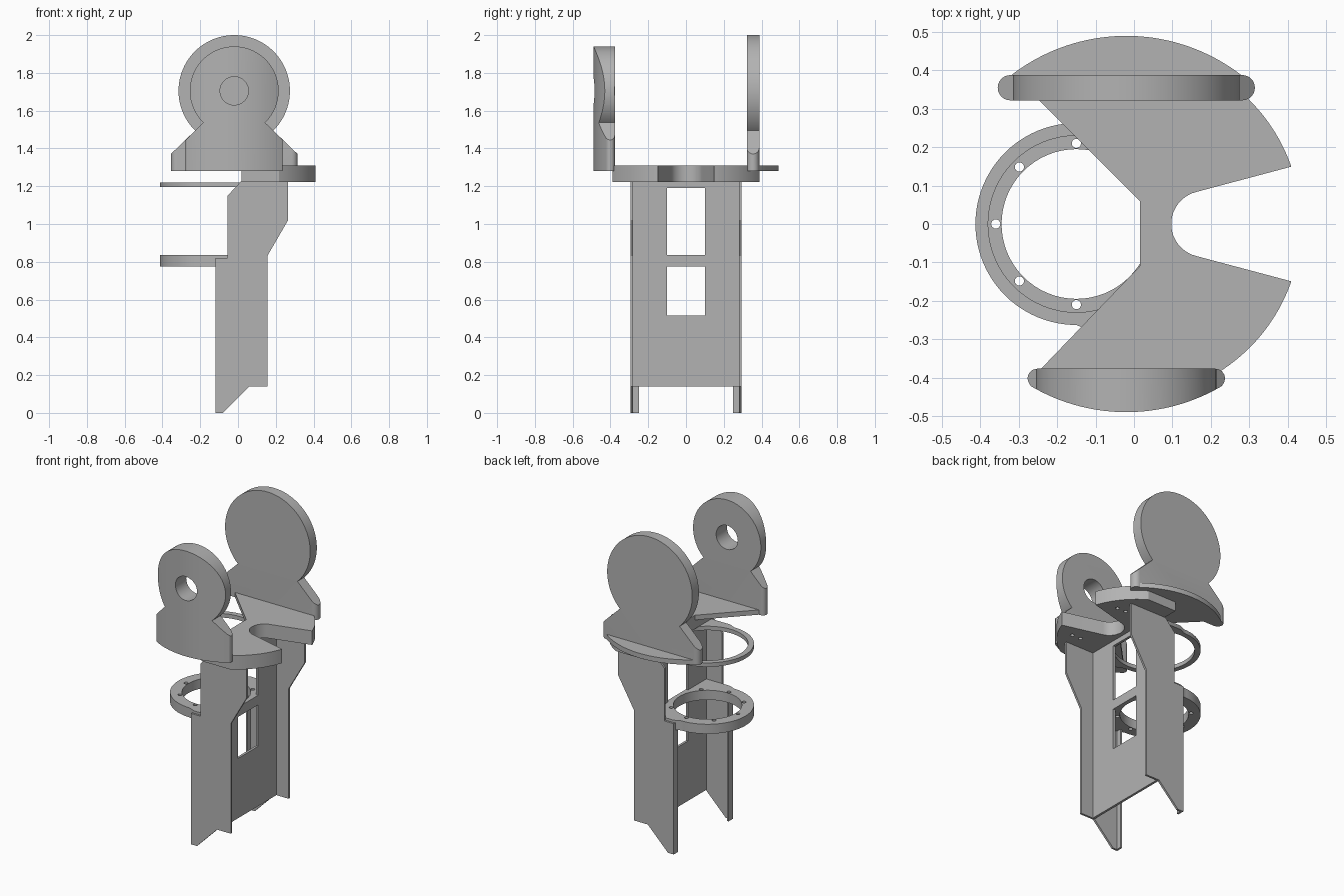
import bpy, bmesh, math
from mathutils import Vector

if "Cube" in bpy.data.objects:
    bpy.data.objects.remove(bpy.data.objects["Cube"], do_unlink=True)

grey = bpy.data.materials.new("plain grey")
grey.use_nodes = True
COLOUR = (0.45, 0.45, 0.45, 1)
grey.diffuse_color = COLOUR
grey.node_tree.nodes["Principled BSDF"].inputs["Base Color"].default_value = COLOUR

CX = -0.02       # axis of the brackets and deck
RING_X = -0.15   # axis of the two rings


def prism(name, outline, lo, hi, axis="z"):
    """Extrude a 2D outline along an axis; outlines are (x,y), (x,z) or (y,z)."""
    place = {"z": lambda a, b, h: (a, b, h),
             "y": lambda a, b, h: (a, h, b),
             "x": lambda a, b, h: (h, a, b)}[axis]
    bm = bmesh.new()
    face = bm.faces.new([bm.verts.new(place(a, b, lo)) for a, b in outline])
    top = bmesh.ops.extrude_face_region(bm, geom=[face])["geom"]
    shift = Vector(place(0, 0, hi - lo))
    bmesh.ops.translate(bm, verts=[v for v in top if isinstance(v, bmesh.types.BMVert)], vec=shift)
    bmesh.ops.recalc_face_normals(bm, faces=bm.faces)
    mesh = bpy.data.meshes.new(name)
    bm.to_mesh(mesh)
    bm.free()
    mesh.materials.append(grey)
    obj = bpy.data.objects.new(name, mesh)
    bpy.context.collection.objects.link(obj)
    return obj


def arc(cx, cy, r, start, end, n=48):
    steps = [math.radians(start + (end - start) * i / n) for i in range(n + 1)]
    return [(cx + r * math.cos(t), cy + r * math.sin(t)) for t in steps]


def circle(cx, cy, r, n=64):
    return arc(cx, cy, r, 0, 360, n)[:-1]


def rect(a0, b0, a1, b1):
    return [(a0, b0), (a1, b0), (a1, b1), (a0, b1)]


def combine(obj, other, operation="DIFFERENCE"):
    """Apply a boolean and discard the helper object."""
    mod = obj.modifiers.new("cut", "BOOLEAN")
    mod.operation, mod.object, mod.solver = operation, other, "EXACT"
    bpy.context.view_layer.objects.active = obj
    bpy.ops.object.modifier_apply(modifier=mod.name)
    bpy.data.objects.remove(other, do_unlink=True)


# Side plates with inward lips on the rear edge
plate = [(-0.12, 0), (-0.08, 0), (0.06, 0.14), (0.155, 0.14), (0.155, 0.83),
         (0.265, 1.02), (0.265, 1.225), (0.015, 1.225), (-0.055, 1.15),
         (-0.055, 0.82), (-0.12, 0.82)]
for side, s in (("front", -1), ("back", 1)):
    prism(side + "_side_plate", plate, s * 0.28, s * 0.293, "y")
    prism(side + "_plate_lip", rect(-0.12, s * 0.25, -0.108, s * 0.281), 0, 0.82)

# Cross web with two windows
web = prism("cross_web", rect(-0.282, 0.14, 0.282, 1.225), 0.055, 0.07, "x")
for z0, z1 in ((0.515, 0.775), (0.835, 1.19)):
    combine(web, prism("window", rect(-0.1, z0, 0.1, z1), 0, 0.2, "x"))


# Rings that widen into square mounts against the web
def ring(name, inner, z0, z1):
    outline = [(0.06, -0.281), (0.06, 0.281), (RING_X + 0.04, 0.281)]
    outline += arc(RING_X, 0, 0.263, 90, 270)
    outline += [(RING_X + 0.04, -0.281)]
    obj = prism(name, outline, z0, z1)
    combine(obj, prism("bore", circle(RING_X, 0, inner), z0 - 0.1, z1 + 0.1))
    return obj


ring("upper_ring", 0.23, 1.195, 1.22)
lower = ring("lower_ring", 0.195, 0.775, 0.835)
for i in range(1, 8):
    t = math.radians(45 * i)
    hole = circle(RING_X + 0.21 * math.cos(t), 0.21 * math.sin(t), 0.012, 16)
    combine(lower, prism("bolt_hole", hole, 0.7, 0.9))

# Deck: thin rear wings, thick middle, wedge slot with a round end
edge = math.degrees(math.asin(0.388 / 0.455))
thin = arc(CX, 0, 0.455, -edge, edge) + [(-0.25, 0.388), (-0.25, 0.325),
       (0.015, 0.06), (0.015, -0.11), (-0.245, -0.38), (-0.245, -0.388)]
deck = prism("deck", thin, 1.28, 1.31)
thick = arc(CX, 0, 0.455, -edge, edge) + [(0.018, 0.388), (0.018, -0.388)]
combine(deck, prism("thick_deck", thick, 1.222, 1.31), "UNION")
slot = [(0.6, -0.2)] + arc(0.183, 0, 0.086, 255, 105, 24) + [(0.6, 0.2)]
combine(deck, prism("slot", slot, 1, 1.5))
for x in (0.23, 0.29):
    for y in (-0.2, 0.2):
        combine(deck, prism("screw_hole", circle(x, y, 0.012, 16), 1.2, 1.26))

# Rear ledge behind the back bracket
half = math.degrees(math.acos(0.38 / 0.49))
prism("back_ledge", arc(CX, 0, 0.49, 90 - half, 90 + half), 1.28, 1.31)


# Upright brackets: a disc on a sloped foot, trimmed by a plan outline
def bracket(name, radius, half_width, shoulder, plan):
    mid = 1.705
    foot = [(CX - half_width, 1.28), (CX + half_width, 1.28), (CX + half_width, shoulder),
            (CX + 0.155, 1.545), (CX + 0.1, 1.6), (CX - 0.1, 1.6),
            (CX - 0.155, 1.545), (CX - half_width, shoulder)]
    obj = prism(name, foot, -0.6, 0.6, "y")
    combine(obj, prism("disc", circle(CX, mid, radius, 96), -0.6, 0.6, "y"), "UNION")
    combine(obj, prism("plan", plan, 1.2, 2.1), "INTERSECT")
    return obj


back_plan = (arc(CX + 0.302, 0.355, 0.033, -90, 90, 12)
             + arc(CX - 0.302, 0.355, 0.033, 90, 270, 12))
bracket("back_bracket", 0.295, 0.336, 1.37, back_plan)

front_plan = (arc(CX, 0, 0.49, -121, -59)
              + arc(CX + 0.232, -0.402, 0.025, -50, 90, 10)
              + arc(CX - 0.232, -0.402, 0.025, 90, 230, 10))
front = bracket("front_bracket", 0.235, 0.257, 1.445, front_plan)
combine(front, prism("pivot_hole", circle(CX, 1.705, 0.075, 48), -0.7, 0, "y"))

# Smooth the curved walls, keep the edges crisp
for obj in bpy.context.scene.objects:
    obj.select_set(obj.type == "MESH")
bpy.ops.object.shade_smooth_by_angle(angle=math.radians(25))
